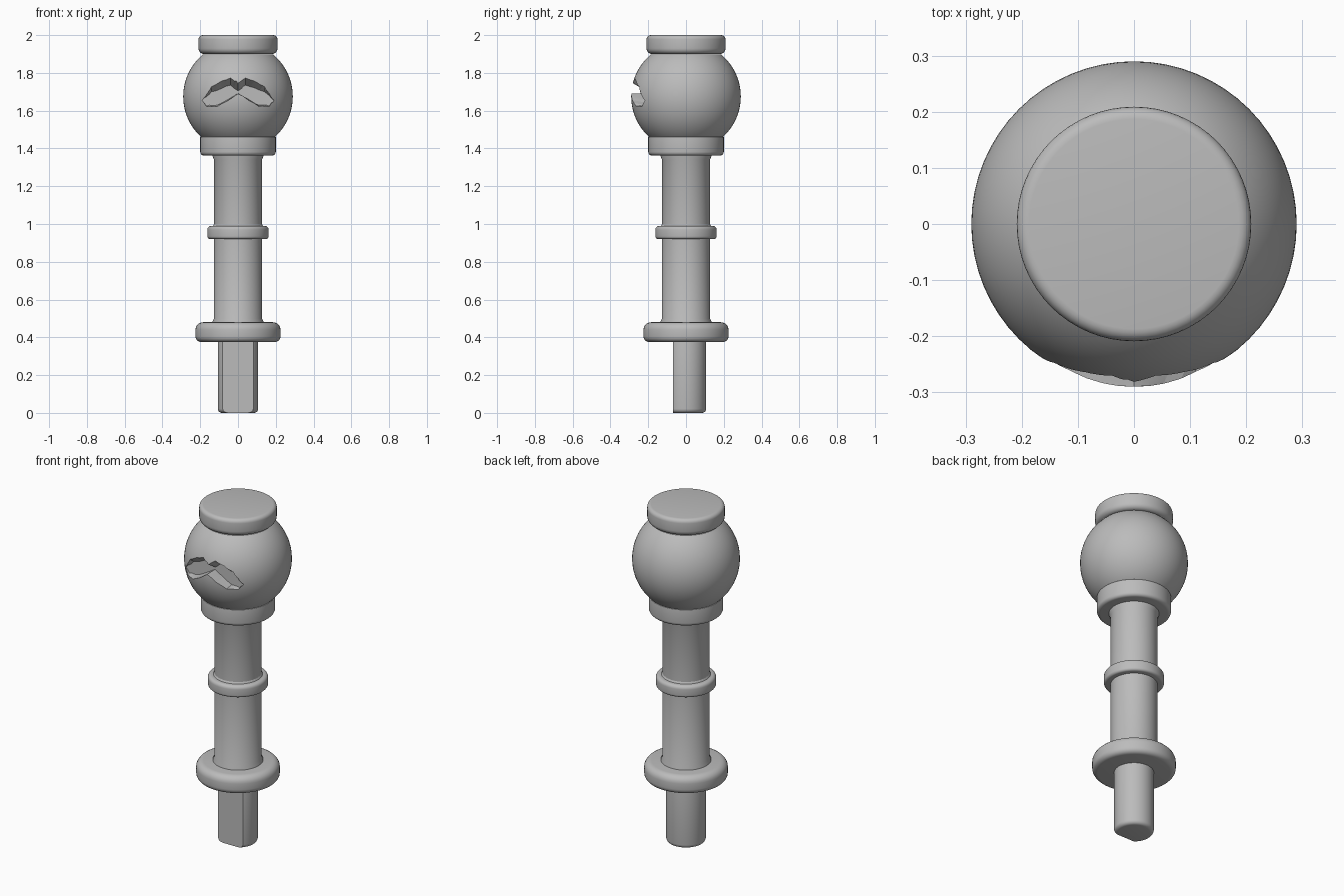
import bpy, bmesh, math, random
from math import sin, cos, pi, radians, sqrt

if "Cube" in bpy.data.objects:
    bpy.data.objects.remove(bpy.data.objects["Cube"])

random.seed(4)
SIDES = 64

grey = bpy.data.materials.new("plain grey")
grey.use_nodes = True
GREY = (0.5, 0.5, 0.5, 1)
grey.diffuse_color = GREY
grey.node_tree.nodes["Principled BSDF"].inputs["Base Color"].default_value = GREY


def finish(name, bm):
    bmesh.ops.recalc_face_normals(bm, faces=bm.faces)
    mesh = bpy.data.meshes.new(name)
    bm.to_mesh(mesh)
    bm.free()
    mesh.materials.append(grey)
    obj = bpy.data.objects.new(name, mesh)
    bpy.context.collection.objects.link(obj)
    return obj


def smooth(obj):
    bpy.ops.object.select_all(action="DESELECT")
    obj.select_set(True)
    bpy.context.view_layer.objects.active = obj
    bpy.ops.object.shade_smooth_by_angle(angle=radians(35))


def bridge(bm, rings):
    """Skin a list of equal rings and cap both ends."""
    n = len(rings[0])
    for a, b in zip(rings, rings[1:]):
        for i in range(n):
            j = (i + 1) % n
            bm.faces.new((a[i], a[j], b[j], b[i]))
    bm.faces.new(rings[0])
    bm.faces.new(rings[-1])


def lathe(name, profile):
    """Turn a (radius, height) profile about the z axis."""
    bm = bmesh.new()
    angles = [2 * pi * i / SIDES for i in range(SIDES)]
    bridge(bm, [[bm.verts.new((r * cos(a), r * sin(a), z)) for a in angles]
                for r, z in profile])
    obj = finish(name, bm)
    smooth(obj)
    return obj


def rounded(radius, low, high, bottom, top, steps=5):
    """Profile of a disc with rounded lower and upper rims."""
    turns = [pi / 2 * i / steps for i in range(steps + 1)]
    points = [(radius - bottom + bottom * sin(t), low + bottom - bottom * cos(t))
              for t in turns]
    return points + [(radius - top + top * cos(t), high - top + top * sin(t))
                     for t in turns]


def boolean(target, cutter):
    mod = target.modifiers.new("cut", "BOOLEAN")
    mod.operation = "DIFFERENCE"
    mod.solver = "EXACT"
    mod.object = cutter
    bpy.context.view_layer.objects.active = target
    bpy.ops.object.modifier_apply(modifier=mod.name)
    bpy.data.objects.remove(cutter)
    smooth(target)


# Turned parts, from the shaft up to the cap
lathe("shaft", [(0.135, 0.47), (0.135, 0.485), (0.127, 0.5),
                (0.127, 1.34), (0.137, 1.365), (0.137, 1.38)])
lathe("base_flange", rounded(0.225, 0.375, 0.48, 0.03, 0.04))
lathe("middle_ring", rounded(0.162, 0.92, 0.99, 0.015, 0.02))
lathe("middle_ring_fillet", [(0.138, 0.98), (0.127, 1.0)])
lathe("neck_collar", rounded(0.2, 1.362, 1.462, 0.02, 0.003))
lathe("top_cap", rounded(0.209, 1.9, 2.0, 0.03, 0.022))

# Round head
R, MID = 0.29, 1.675
arc = [radians(-50 + 100 * i / 32) for i in range(33)]
head = lathe("round_head", [(R * cos(t), MID + R * sin(t)) for t in arc])

# Chipped chevron recess in the front of the head, tapering inward
half = [(0, 1.69), (0.11, 1.62), (0.165, 1.615), (0.195, 1.66),
        (0.145, 1.75), (0.04, 1.78), (0, 1.745)]
inner = [(0, 1.692), (0.11, 1.63), (0.165, 1.625), (0.19, 1.655),
         (0.14, 1.70), (0.04, 1.735), (0, 1.705)]


def outline(points, jitter):
    """Mirror a half outline and roughen it along its edges."""
    loop = points + [(-x, z) for x, z in points[-2:0:-1]]
    fine = []
    for (x0, z0), (x1, z1) in zip(loop, loop[1:] + loop[:1]):
        for k in range(4):
            t = k / 4
            shift = random.uniform(-jitter, jitter) if k else 0
            fine.append((x0 + (x1 - x0) * t, z0 + (z1 - z0) * t + shift))
    return fine


bm = bmesh.new()
layers = [(-0.36, half, 0), (-0.28, half, 0.005), (-0.215, inner, 0.003)]
bridge(bm, [[bm.verts.new((x, y, z)) for x, z in outline(pts, jit)]
            for y, pts, jit in layers])
bmesh.ops.triangulate(bm, faces=bm.faces)
recess = finish("recess_cutter", bm)
recess.hide_render = True
boolean(head, recess)

# Bottom peg with a flat front
peg = lathe("bottom_peg", rounded(0.107, 0, 0.4, 0.022, 0.002))
bm = bmesh.new()
bmesh.ops.create_cube(bm, size=1)
for v in bm.verts:
    v.co.y -= 0.5 + 0.07
flat = finish("peg_flat_cutter", bm)
flat.hide_render = True
boolean(peg, flat)
